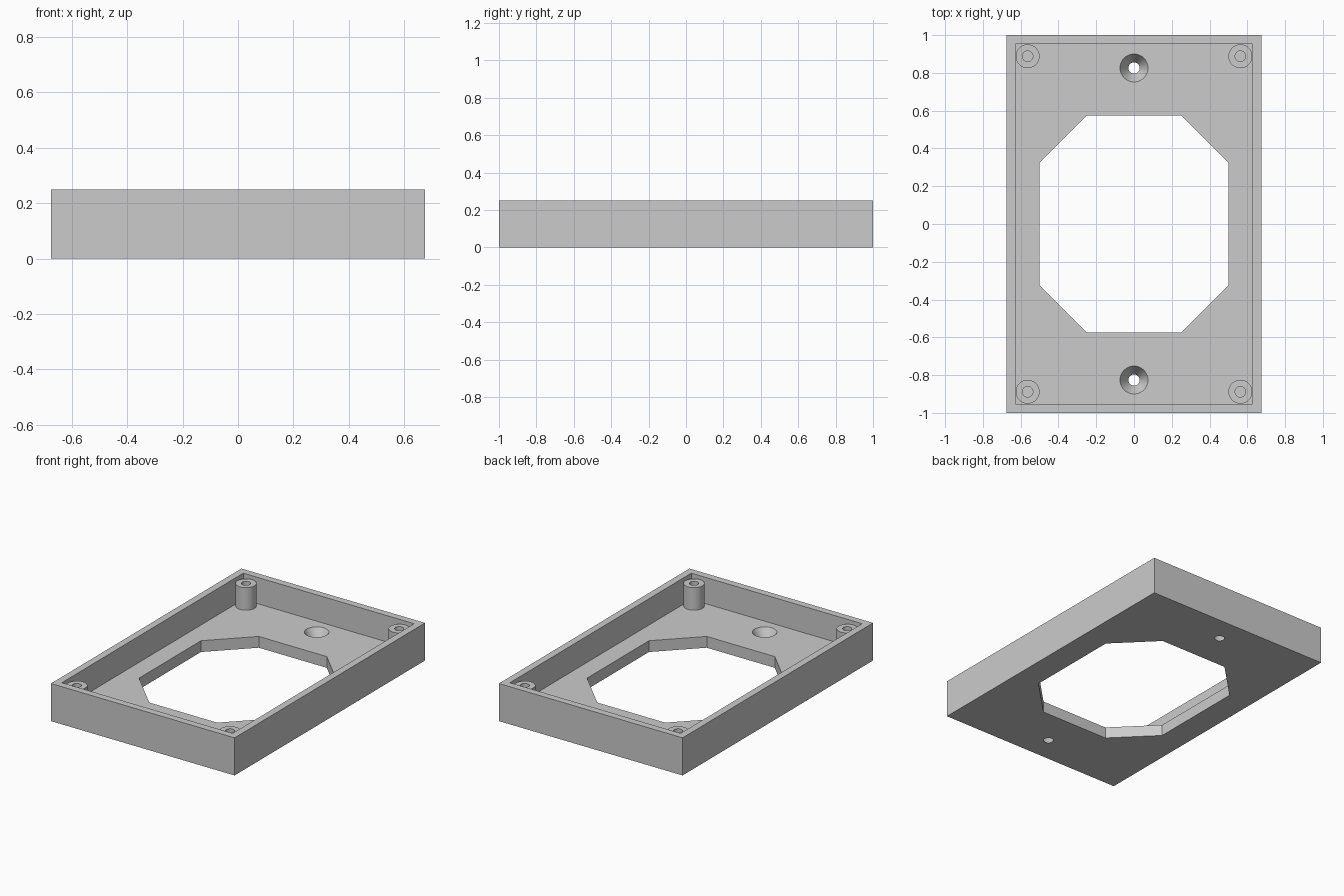
import bpy
import bmesh
import math

W, L, H = 1.35, 2.0, 0.25       # outer size
WALL, FLOOR = 0.047, 0.075      # wall and floor thickness
POST_TOP, POST_R, BORE_R = 0.225, 0.063, 0.028

cube = bpy.data.objects.get("Cube")
if cube:
    bpy.data.objects.remove(cube, do_unlink=True)

grey = bpy.data.materials.new("light_grey")
grey.use_nodes = True
grey.diffuse_color = (0.6, 0.6, 0.6, 1)
grey.node_tree.nodes["Principled BSDF"].inputs["Base Color"].default_value = (0.6, 0.6, 0.6, 1)


def make_object(name, bm):
    bmesh.ops.recalc_face_normals(bm, faces=bm.faces)
    mesh = bpy.data.meshes.new(name)
    bm.to_mesh(mesh)
    bm.free()
    mesh.materials.append(grey)
    obj = bpy.data.objects.new(name, mesh)
    bpy.context.collection.objects.link(obj)
    return obj


def prism(name, outline, z0, z1):
    bm = bmesh.new()
    base = bm.faces.new([bm.verts.new((x, y, z0)) for x, y in outline])
    top = bmesh.ops.extrude_face_region(bm, geom=[base])["geom"]
    verts = [v for v in top if isinstance(v, bmesh.types.BMVert)]
    bmesh.ops.translate(bm, verts=verts, vec=(0, 0, z1 - z0))
    if base.is_valid and len(bm.faces) < len(outline) + 2:
        bm.faces.new([v for v in bm.verts if v not in verts])
    return make_object(name, bm)


def rectangle(w, l):
    return [(-w / 2, -l / 2), (w / 2, -l / 2), (w / 2, l / 2), (-w / 2, l / 2)]


def lathe(name, profile, x, y, closed=False):
    # Turned part around a vertical axis; profile holds (radius, z) pairs
    bm = bmesh.new()
    steps = 48
    rings = []
    for r, z in profile:
        angles = [math.tau * i / steps for i in range(steps)]
        rings.append([bm.verts.new((x + r * math.cos(a), y + r * math.sin(a), z)) for a in angles])
    pairs = list(zip(rings, rings[1:]))
    if closed:
        pairs.append((rings[-1], rings[0]))
    else:
        bm.faces.new(rings[0])
        bm.faces.new(rings[-1])
    for a, b in pairs:
        for i in range(steps):
            j = (i + 1) % steps
            bm.faces.new((a[i], a[j], b[j], b[i]))
    return make_object(name, bm)


def select_only(obj):
    bpy.ops.object.select_all(action='DESELECT')
    obj.select_set(True)
    bpy.context.view_layer.objects.active = obj


def cut(target, cutter):
    cutter.hide_render = True
    mod = target.modifiers.new("cut", 'BOOLEAN')
    mod.operation, mod.solver, mod.object = 'DIFFERENCE', 'EXACT', cutter
    select_only(target)
    bpy.ops.object.modifier_apply(modifier=mod.name)
    bpy.data.objects.remove(cutter, do_unlink=True)


# Open tray: solid block with its inside removed
tray = prism("tray", rectangle(W, L), 0, H)
cut(tray, prism("cavity_cutter", rectangle(W - 2 * WALL, L - 2 * WALL), FLOOR, H + 0.1))

# Chamfered window through the floor
hx, hy, c = 0.5, 0.575, 0.25
window = [(hx, -hy + c), (hx, hy - c), (hx - c, hy), (c - hx, hy),
          (-hx, hy - c), (-hx, c - hy), (c - hx, -hy), (hx - c, -hy)]
cut(tray, prism("window_cutter", window, -0.1, FLOOR + 0.05))

# Countersunk screw holes
rim, tip = 0.074, 0.03
slope = (rim - tip) / FLOOR
for side in (-1, 1):
    ext = 0.01
    cone = [(tip - slope * ext, -ext), (rim + slope * ext, FLOOR + ext)]
    cut(tray, lathe("screw_hole_cutter", cone, 0, side * 0.826))

# Hollow corner posts
posts = []
post_profile = [(BORE_R, FLOOR - 0.01), (BORE_R, POST_TOP),
                (POST_R, POST_TOP), (POST_R, FLOOR - 0.01)]
for sx, side in ((-1, "right"), (1, "left")):
    for sy, end in ((-1, "front"), (1, "back")):
        posts.append(lathe(f"{end}_{side}_post", post_profile,
                           sx * 0.563, sy * 0.888, closed=True))

for obj in [tray] + posts:
    select_only(obj)
    bpy.ops.object.shade_smooth_by_angle(angle=math.radians(30))
